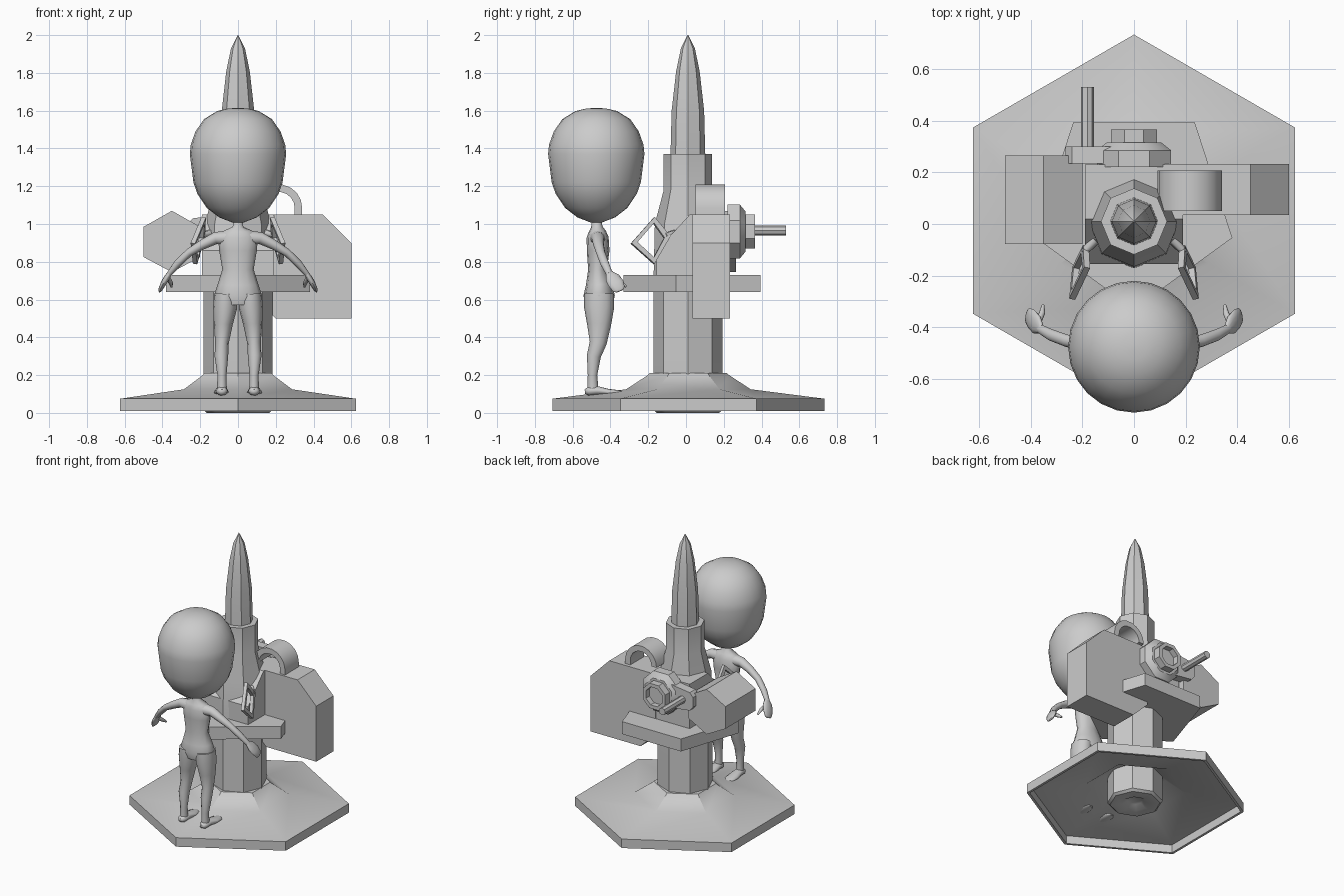
import bpy, bmesh, math
from mathutils import Vector, Matrix

grey = bpy.data.materials.new("plain grey")
grey.diffuse_color = (0.6, 0.6, 0.6, 1)


def finish(name, bm, angle=35):
    bmesh.ops.remove_doubles(bm, verts=bm.verts, dist=1e-5)
    bmesh.ops.recalc_face_normals(bm, faces=bm.faces)
    me = bpy.data.meshes.new(name)
    bm.to_mesh(me)
    bm.free()
    ob = bpy.data.objects.new(name, me)
    bpy.context.collection.objects.link(ob)
    me.materials.append(grey)
    bpy.ops.object.select_all(action='DESELECT')
    ob.select_set(True)
    bpy.context.view_layer.objects.active = ob
    bpy.ops.object.shade_smooth_by_angle(angle=math.radians(angle))
    return ob


def skin(bm, rings, closed=False):
    """Join rings of equal point count into a surface, capping the ends."""
    vs = [[bm.verts.new(p) for p in r] for r in rings]
    n = len(vs[0])
    pairs = list(zip(vs, vs[1:])) + ([(vs[-1], vs[0])] if closed else [])
    for a, b in pairs:
        for i in range(n):
            j = (i + 1) % n
            bm.faces.new((a[i], a[j], b[j], b[i]))
    if not closed:
        bm.faces.new(vs[0])
        bm.faces.new(vs[-1])


def lathe(name, profile, n, loc, phase=0, axis='Z', closed=False, angle=35):
    """Turn (radius, height) points about an axis with n sides."""
    rings = []
    for r, h in profile:
        ring = []
        for i in range(n):
            a = phase + 2 * math.pi * i / n
            c, s = r * math.cos(a), r * math.sin(a)
            p = Vector((c, s, h)) if axis == 'Z' else Vector((c, h, s))
            ring.append(p + Vector(loc))
        rings.append(ring)
    bm = bmesh.new()
    skin(bm, rings, closed)
    return finish(name, bm, angle)


def prism(name, outline, axis, lo, hi):
    """Extrude a 2D outline: axis X takes (y, z), axis Y takes (x, z), axis Z takes (x, y)."""
    put = {'X': lambda a, b, h: (h, a, b), 'Y': lambda a, b, h: (a, h, b),
           'Z': lambda a, b, h: (a, b, h)}[axis]
    bm = bmesh.new()
    skin(bm, [[put(a, b, h) for a, b in outline] for h in (lo, hi)])
    return finish(name, bm)


def limb(name, stations, side=1, ref=(0, 1, 0), n=12):
    """Loft ellipses along a path: each station is x, y, z, width, depth."""
    pts = [Vector((s[0] * side, s[1], s[2])) for s in stations]
    rings = []
    for k, p in enumerate(pts):
        t = (pts[min(k + 1, len(pts) - 1)] - pts[max(k - 1, 0)]).normalized()
        v = Vector(ref)
        v = (v - t * v.dot(t)).normalized()
        u = v.cross(t)
        w, d = stations[k][3:]
        rings.append([p + u * w * math.cos(2 * math.pi * i / n) + v * d * math.sin(2 * math.pi * i / n)
                      for i in range(n)])
    bm = bmesh.new()
    skin(bm, rings)
    return finish(name, bm, 60)


# Hexagonal hollow base
lathe("base", [(0.72, 0.01), (0.72, 0.075), (0.33, 0.125), (0.215, 0.2), (0.205, 0.21), (0.16, 0.21),
               (0.16, 0.2), (0.2, 0.195), (0.325, 0.117), (0.7, 0.068), (0.7, 0.01)],
      6, (0, 0.013, 0), math.pi / 2, closed=True)

# Column, collar and pointed top
lathe("column", [(0.05, 0.025), (0.09, 0), (0.165, 0), (0.182, 0.015), (0.182, 0.7), (0.175, 1.0),
                 (0.128, 1.18), (0.128, 1.37), (0.092, 1.37), (0.086, 1.6), (0.062, 1.81),
                 (0.037, 1.93), (0.002, 2.0)], 8, (0, 0.01, 0), math.pi / 8 * 0)

# Five-sided tray
lathe("tray", [(0.4, 0.64), (0.4, 0.73)], 5, (0, 0.07, 0), -math.pi / 2)

# Console with sloping front
prism("console", [(-0.155, 0.7), (-0.155, 0.86), (0.02, 1.05), (0.23, 1.05), (0.23, 0.7)], 'X', -0.19, 0.19)

# Side tanks
prism("left_tank", [(-0.35, 1.07), (-0.5, 0.985), (-0.5, 0.825), (-0.35, 0.745), (-0.2, 0.825), (-0.2, 0.985)],
      'Y', -0.077, 0.265)
prism("right_tank", [(0.12, 1.05), (0.45, 1.05), (0.6, 0.9), (0.6, 0.5), (0.2, 0.5), (0.08, 0.62), (0.08, 0.95)],
      'Y', 0.035, 0.232)

# Arched duct above the right tank
arch = [(0.215 + r * math.cos(a), 1.085 + r * math.sin(a))
        for r, angles in ((0.125, range(0, 181, 20)), (0.085, range(180, -1, -20)))
        for a in map(math.radians, angles)]
arch = [(0.34, 1.03)] + arch + [(0.30, 1.03)]
prism("duct", arch, 'Y', 0.05, 0.207)

# Rear dial with recessed hub, crank arm and crank rod
lathe("dial", [(0.155, 0.22), (0.155, 0.285), (0.115, 0.315), (0.097, 0.315), (0.097, 0.365), (0.07, 0.365),
               (0.07, 0.325)], 8, (0, 0, 0.96), math.pi / 8, 'Y')
prism("crank_arm", [(-0.24, 0.9), (-0.265, 0.93), (-0.265, 1.0), (-0.24, 1.03), (0, 1.06), (0, 0.87)],
      'Y', 0.235, 0.3)
lathe("crank_rod", [(0.026, 0.28), (0.026, 0.53)], 8, (-0.18, 0, 0.965), 0, 'Y')

# Diamond-shaped control handles
for side, label in ((-1, "left"), (1, "right")):
    corners = [Vector((side * x, y, z)) for x, y, z in
               ((0.185, -0.17, 1.02), (0.235, -0.275, 0.9), (0.225, -0.17, 0.805), (0.19, -0.1, 0.93))]
    mid = sum(corners, Vector()) / 4
    normal = (corners[2] - corners[0]).cross(corners[3] - corners[1]).normalized()
    rings = []
    for c in corners:
        out = (c - mid).normalized()
        rings.append([c + out * a + normal * b for a, b in
                      ((0.017, 0.012), (0.017, -0.012), (-0.017, -0.012), (-0.017, 0.012))])
    bm = bmesh.new()
    skin(bm, rings, True)
    finish(label + "_handle", bm)
    # Short mount joining the handle to the console
    limb(label + "_handle_mount", [(0.15, -0.06, 0.95, 0.02, 0.02), (0.195, -0.11, 0.94, 0.014, 0.014)],
         side, (0, 0, 1), 6)

# Figure: large head
lathe("head", [(0.03, 1.008), (0.1, 1.035), (0.165, 1.085), (0.215, 1.16), (0.236, 1.22), (0.255, 1.37),
               (0.25, 1.42), (0.225, 1.49), (0.18, 1.555), (0.11, 1.598), (0.05, 1.612), (0.004, 1.614)],
      24, (0, -0.475, 0), angle=60)

# Figure: neck, torso and hips
limb("torso", [(0, -0.475, 1.03, 0.025, 0.025), (0, -0.472, 0.985, 0.028, 0.03), (0, -0.47, 0.962, 0.08, 0.045),
               (0, -0.468, 0.93, 0.105, 0.058), (0, -0.465, 0.86, 0.1, 0.06), (0, -0.468, 0.76, 0.083, 0.05),
               (0, -0.46, 0.68, 0.108, 0.07), (0, -0.46, 0.62, 0.128, 0.083), (0, -0.46, 0.57, 0.11, 0.07)])

for side, label in ((-1, "left"), (1, "right")):
    # Leg
    limb(label + "_leg", [(0.065, -0.46, 0.63, 0.06, 0.08), (0.068, -0.46, 0.56, 0.064, 0.08),
                          (0.078, -0.46, 0.47, 0.05, 0.064), (0.085, -0.465, 0.37, 0.036, 0.045),
                          (0.088, -0.488, 0.3, 0.036, 0.037), (0.085, -0.495, 0.2, 0.024, 0.025),
                          (0.085, -0.493, 0.12, 0.026, 0.03)], side)
    # Foot
    limb(label + "_foot", [(0.085, -0.535, 0.112, 0.015, 0.012), (0.085, -0.515, 0.115, 0.03, 0.024),
                           (0.086, -0.47, 0.118, 0.032, 0.024), (0.088, -0.41, 0.11, 0.04, 0.017),
                           (0.09, -0.36, 0.108, 0.036, 0.013), (0.09, -0.335, 0.107, 0.015, 0.008)],
         side, (0, 0, 1))
    # Arm
    limb(label + "_arm", [(0.06, -0.468, 0.925, 0.04, 0.042), (0.12, -0.466, 0.925, 0.032, 0.034),
                          (0.19, -0.463, 0.89, 0.026, 0.028), (0.26, -0.452, 0.848, 0.021, 0.024),
                          (0.32, -0.43, 0.79, 0.02, 0.023), (0.365, -0.405, 0.735, 0.014, 0.018)], side)
    # Hand and thumb
    limb(label + "_hand", [(0.36, -0.408, 0.742, 0.013, 0.018), (0.377, -0.39, 0.715, 0.016, 0.04),
                           (0.395, -0.37, 0.685, 0.015, 0.042), (0.41, -0.355, 0.655, 0.011, 0.033),
                           (0.414, -0.35, 0.645, 0.005, 0.02)], side)
    limb(label + "_thumb", [(0.372, -0.38, 0.715, 0.013, 0.014), (0.356, -0.345, 0.69, 0.012, 0.012),
                            (0.352, -0.315, 0.668, 0.006, 0.006)], side, (1, 0, 0), 8)
